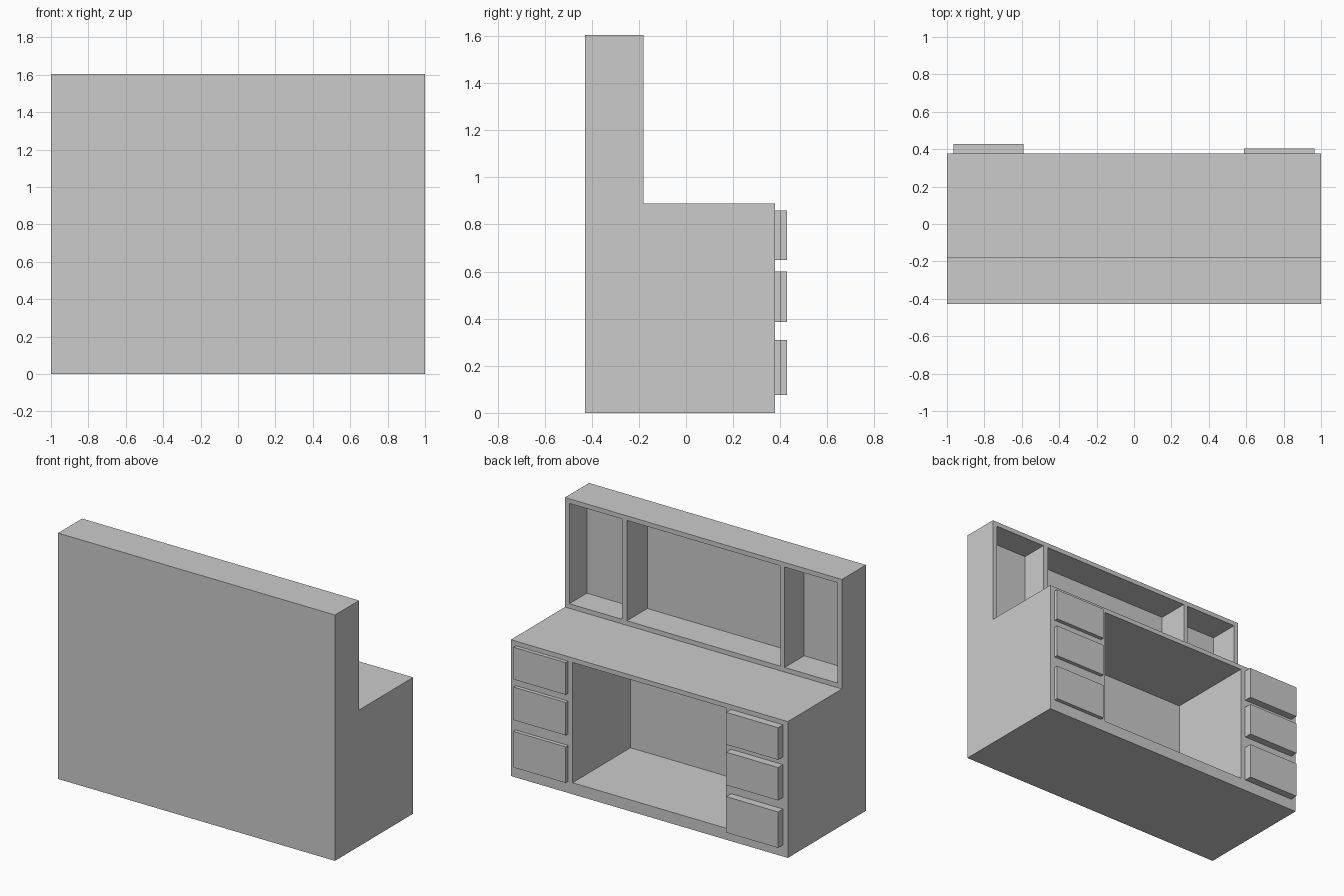
import bpy, bmesh

if "Cube" in bpy.data.objects:
    bpy.data.objects.remove(bpy.data.objects["Cube"])

BACK, FRONT, HUTCH = -0.428, 0.378, -0.18   # y of wall side, desk face, hutch face
DESK, TOP = 0.89, 1.605                     # heights of worktop and hutch


def prism(name, profile, x0, x1):
    """Extrude a (y, z) outline along x."""
    bm = bmesh.new()
    face = bm.faces.new([bm.verts.new((x0, y, z)) for y, z in profile])
    ext = bmesh.ops.extrude_face_region(bm, geom=[face])
    moved = [v for v in ext["geom"] if isinstance(v, bmesh.types.BMVert)]
    bmesh.ops.translate(bm, verts=moved, vec=(x1 - x0, 0, 0))
    bmesh.ops.recalc_face_normals(bm, faces=bm.faces)
    mesh = bpy.data.meshes.new(name)
    bm.to_mesh(mesh)
    bm.free()
    obj = bpy.data.objects.new(name, mesh)
    bpy.context.collection.objects.link(obj)
    return obj


def box(name, x0, x1, y0, y1, z0, z1):
    return prism(name, [(y0, z0), (y1, z0), (y1, z1), (y0, z1)], x0, x1)


def cut(target, name, *dims):
    """Carve a box-shaped opening out of the target."""
    cutter = box(name, *dims)
    cutter.hide_render = True
    mod = target.modifiers.new(name, "BOOLEAN")
    mod.operation, mod.solver, mod.object = "DIFFERENCE", "EXACT", cutter
    bpy.context.view_layer.objects.active = target
    bpy.ops.object.modifier_apply(modifier=mod.name)
    bpy.data.objects.remove(cutter)


# Desk carcass with raised hutch: one L-shaped profile
carcass = prism("desk_carcass", [(BACK, 0), (FRONT, 0), (FRONT, DESK),
                                 (HUTCH, DESK), (HUTCH, TOP), (BACK, TOP)], -1, 1)

# Kneehole between the drawer columns
cut(carcass, "kneehole", -0.555, 0.555, -0.22, 0.6, 0.075, 0.86)

# Three open compartments in the hutch
for x0, x1, depth in [(0.587, 0.968, 0.18), (-0.557, 0.552, 0.21), (-0.968, -0.587, 0.2)]:
    cut(carcass, "compartment", x0, x1, HUTCH - depth, 0.0, 0.92, 1.575)

# Drawer fronts: the -x column stands further out
for side, x0, x1, y1 in [("left", 0.587, 0.965, 0.403), ("right", -0.965, -0.59, 0.428)]:
    for level, z0, z1 in [("bottom", 0.075, 0.31), ("middle", 0.385, 0.60), ("top", 0.65, 0.86)]:
        box(f"drawer_{side}_{level}", x0, x1, FRONT - 0.005, y1, z0, z1)
